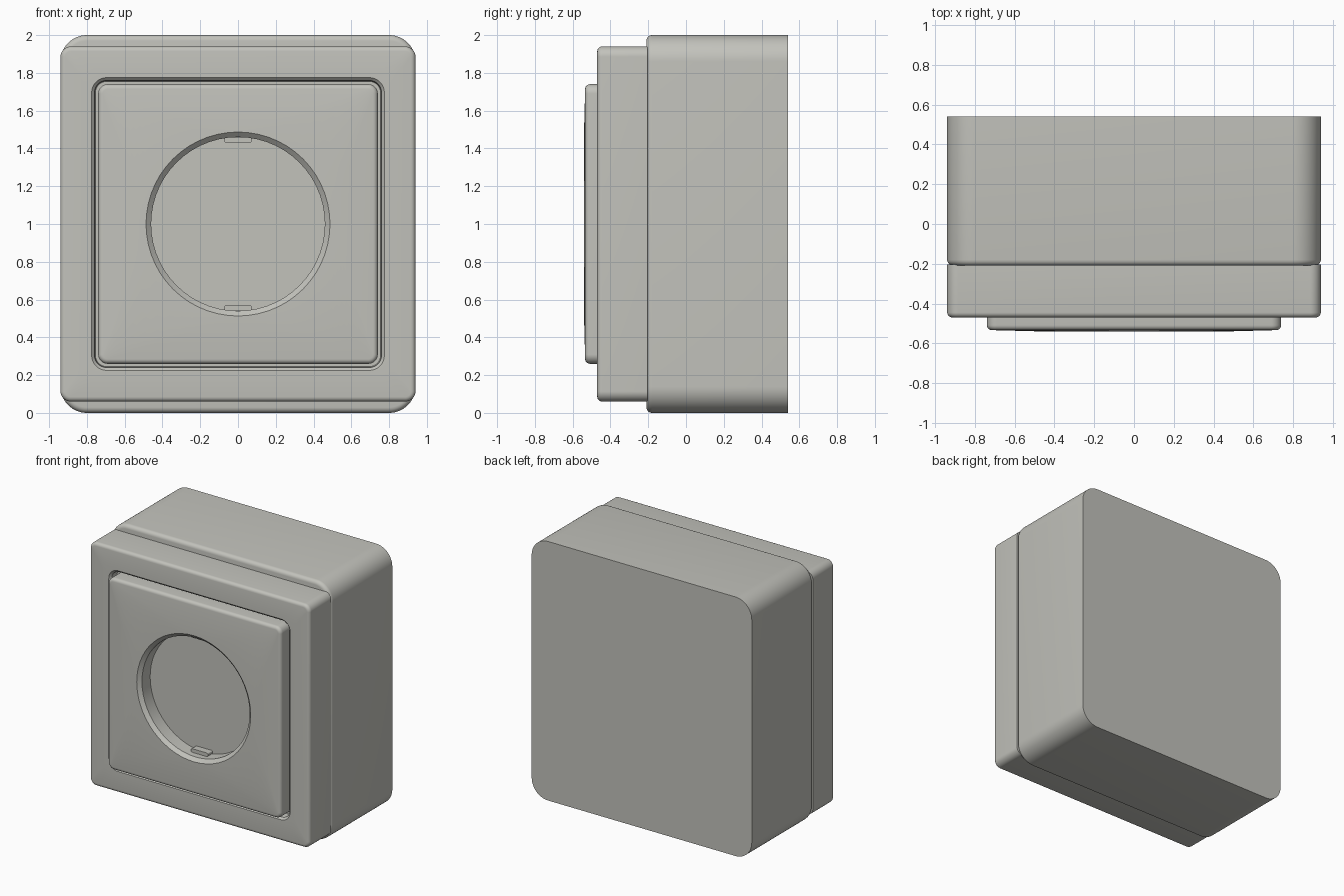
import bpy, bmesh
from math import sin, cos, pi, radians

cube = bpy.data.objects.get("Cube")
if cube:
    bpy.data.objects.remove(cube, do_unlink=True)

mat = bpy.data.materials.new("light warm grey")
mat.use_nodes = True
GREY = (0.54, 0.54, 0.50, 1)
mat.diffuse_color = GREY
mat.node_tree.nodes["Principled BSDF"].inputs["Base Color"].default_value = GREY

MID = 1.0      # height of the centre line
SEGS = 14      # segments per rounded corner


def ring(w, h, r, y):
    """Rounded rectangle of half sizes w, h and corner radius r, at depth y."""
    pts = []
    for q, (sx, sz) in enumerate([(1, 1), (-1, 1), (-1, -1), (1, -1)]):
        for i in range(SEGS + 1):
            a = (q + i / SEGS) * pi / 2
            pts.append((sx * (w - r) + r * cos(a), y, MID + sz * (h - r) + r * sin(a)))
    return pts


def edge_fillet(w, h, r, y, f, n=5):
    """Rings rounding the rim of a slab whose front is at y."""
    out = []
    for i in range(n + 1):
        a = i / n * pi / 2
        d = f * (1 - cos(a))
        out.append(ring(w - d, h - d, max(r - d, 0.01), y + f * (1 - sin(a))))
    return out


def loft(name, rings):
    """Skin the rings in order and cap both ends."""
    bm = bmesh.new()
    loops = [[bm.verts.new(p) for p in pts] for pts in rings]
    n = len(loops[0])
    for a, b in zip(loops, loops[1:]):
        for i in range(n):
            j = (i + 1) % n
            bm.faces.new((a[i], a[j], b[j], b[i]))
    bm.faces.new(loops[0])
    bm.faces.new(loops[-1])
    bmesh.ops.remove_doubles(bm, verts=bm.verts, dist=1e-5)
    bmesh.ops.recalc_face_normals(bm, faces=bm.faces)
    me = bpy.data.meshes.new(name)
    bm.to_mesh(me)
    bm.free()
    me.materials.append(mat)
    ob = bpy.data.objects.new(name, me)
    bpy.context.collection.objects.link(ob)
    bpy.ops.object.select_all(action='DESELECT')
    ob.select_set(True)
    bpy.context.view_layer.objects.active = ob
    bpy.ops.object.shade_smooth_by_angle(angle=radians(30))
    return ob


def circle(r, y):
    return ring(r, r, r, y)


# Deep surface-mounted box
loft("back_box", [ring(0.94, 1.0, 0.14, 0.54)]
     + edge_fillet(0.94, 1.0, 0.14, -0.21, 0.03))

# Cover frame with a stepped square opening
loft("cover_frame", [ring(0.94, 0.94, 0.055, -0.205)]
     + edge_fillet(0.94, 0.94, 0.055, -0.47, 0.025)
     + [ring(0.775, 0.775, 0.08, -0.47),
        ring(0.76, 0.76, 0.065, -0.455),
        ring(0.755, 0.755, 0.06, -0.40)])

# Slightly domed insert with the round well
loft("socket_insert", [ring(0.74, 0.74, 0.05, -0.39)]
     + edge_fillet(0.74, 0.74, 0.05, -0.534, 0.025)
     + [circle(0.487, -0.54), circle(0.46, -0.515), circle(0.46, -0.415)])

# Earth contacts at the top and bottom of the well
for label, side in (("upper", 1), ("lower", -1)):
    contact = loft(label + "_contact",
                   [ring(0.072, 0.014, 0.01, -0.41), ring(0.072, 0.014, 0.01, -0.47)])
    contact.location.z = side * 0.443
